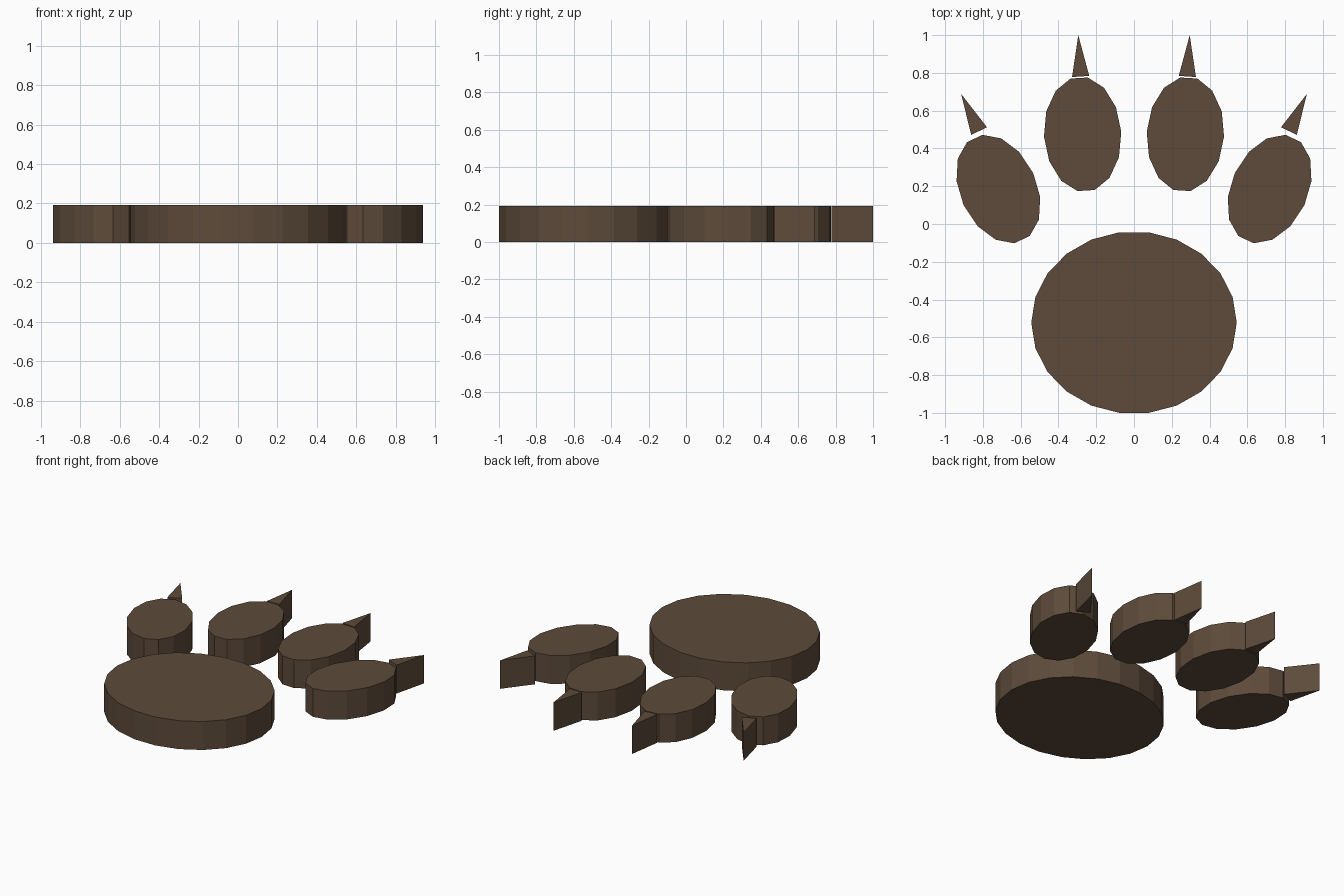
import bpy, bmesh
from math import sin, cos, pi, radians

if "Cube" in bpy.data.objects:
    bpy.data.objects.remove(bpy.data.objects["Cube"])

HEIGHT = 0.193

brown = bpy.data.materials.new("brown")
brown.diffuse_color = (0.11, 0.07, 0.043, 1)
brown.use_nodes = True
brown.node_tree.nodes["Principled BSDF"].inputs["Base Color"].default_value = brown.diffuse_color


def slab(name, outline):
    """Extrude a flat counter-clockwise outline from the ground up."""
    bm = bmesh.new()
    base = bm.faces.new([bm.verts.new((x, y, 0)) for x, y in outline])
    top = bmesh.ops.extrude_face_region(bm, geom=[base], use_keep_orig=True)
    verts = [v for v in top["geom"] if isinstance(v, bmesh.types.BMVert)]
    bmesh.ops.translate(bm, verts=verts, vec=(0, 0, HEIGHT))
    bmesh.ops.recalc_face_normals(bm, faces=bm.faces)
    mesh = bpy.data.meshes.new(name)
    bm.to_mesh(mesh)
    bm.free()
    mesh.materials.append(brown)
    bpy.context.collection.objects.link(bpy.data.objects.new(name, mesh))


def ellipse(cx, cy, rx, ry, sides, tilt=0):
    """Polygonal ellipse, leaning clockwise by tilt degrees."""
    t = radians(-tilt)
    pts = []
    for i in range(sides):
        a = 2 * pi * i / sides
        u, v = rx * cos(a), ry * sin(a)
        pts.append((cx + u * cos(t) - v * sin(t), cy + u * sin(t) + v * cos(t)))
    return pts


# Large main pad
slab("main_pad", ellipse(0, -0.522, 0.544, 0.483, 22))

# Toes and their claws, mirrored left and right
toes = {
    "inner": ellipse(0.272, 0.475, 0.205, 0.306, 14, 3.5),
    "outer": ellipse(0.718, 0.185, 0.203, 0.303, 14, 25),
}
claws = {
    "inner": [(0.237, 0.784), (0.328, 0.778), (0.295, 1.0)],
    "outer": [(0.778, 0.512), (0.862, 0.472), (0.915, 0.688)],
}
for side, s in (("left", -1), ("right", 1)):
    for part, group in (("toe", toes), ("claw", claws)):
        for place, outline in group.items():
            slab(f"{side}_{place}_{part}", [(s * x, y) for x, y in outline])
